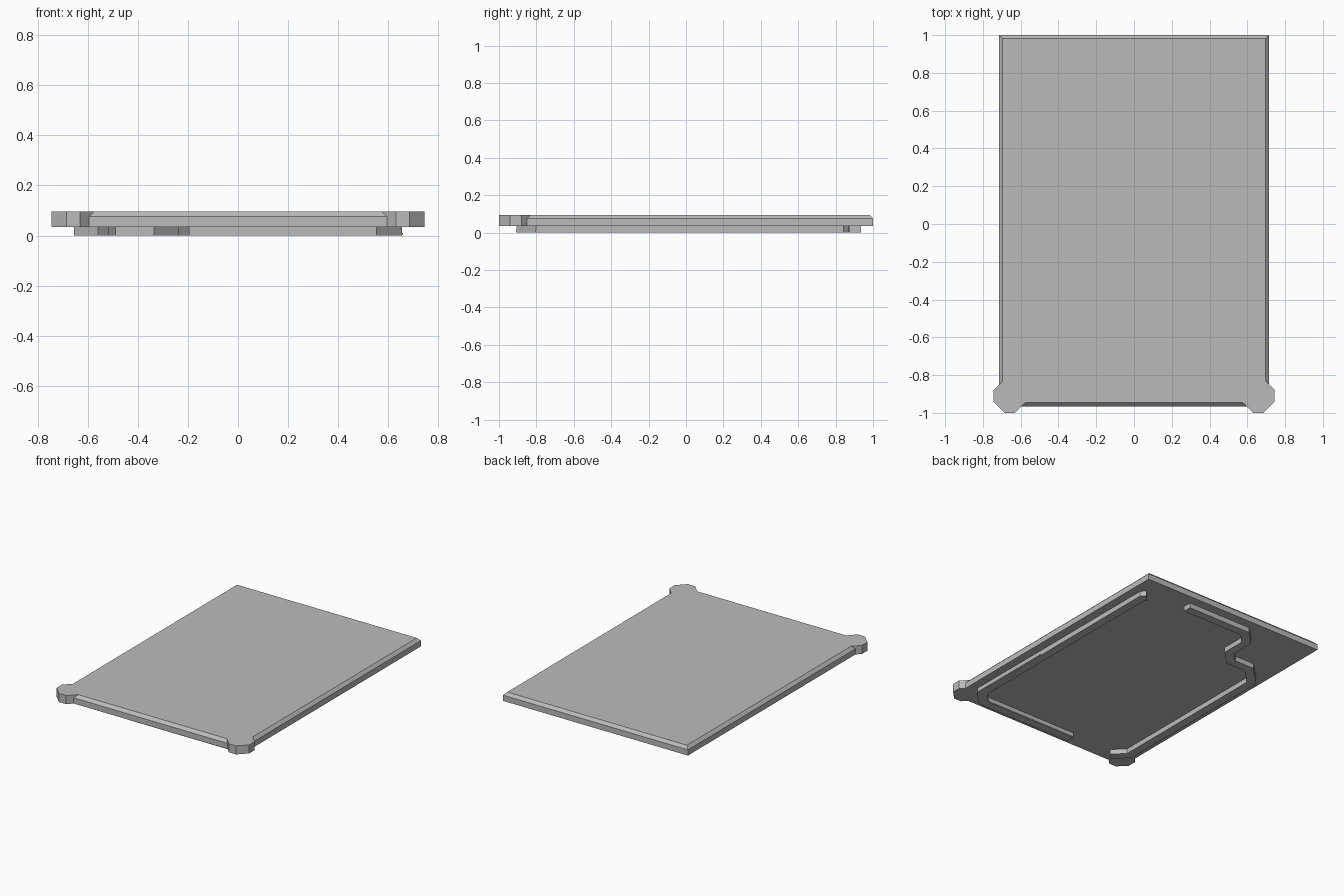
import bpy, bmesh
from mathutils import Vector

cube = bpy.data.objects.get("Cube")
if cube:
    bpy.data.objects.remove(cube, do_unlink=True)

grey = bpy.data.materials.new("plain grey")
grey.use_nodes = True
GREY = (0.5, 0.5, 0.5, 1)
grey.diffuse_color = GREY
grey.node_tree.nodes["Principled BSDF"].inputs["Base Color"].default_value = GREY

BOTTOM, BEVEL, TOP = 0.035, 0.075, 0.095


def loft(name, rings):
    """Closed solid through equal-sized rings of 3D points."""
    bm = bmesh.new()
    loops = [[bm.verts.new(p) for p in ring] for ring in rings]
    n = len(loops[0])
    for low, high in zip(loops, loops[1:]):
        for i in range(n):
            j = (i + 1) % n
            bm.faces.new((low[i], low[j], high[j], high[i]))
    bm.faces.new(loops[0][::-1])
    bm.faces.new(loops[-1])
    bmesh.ops.recalc_face_normals(bm, faces=bm.faces)
    mesh = bpy.data.meshes.new(name)
    bm.to_mesh(mesh)
    bm.free()
    mesh.materials.append(grey)
    obj = bpy.data.objects.new(name, mesh)
    bpy.context.collection.objects.link(obj)
    return obj


def prism(name, outline, z0, z1):
    return loft(name, [[(x, y, z) for x, y in outline] for z in (z0, z1)])


def rib(name, path, width=0.06, z0=0.0, z1=BOTTOM):
    """Mitred strip of constant width along a centre line."""
    pts = [Vector(p) for p in path]
    dirs = [(b - a).normalized() for a, b in zip(pts, pts[1:])]
    left, right = [], []
    for i, p in enumerate(pts):
        before, after = dirs[max(i - 1, 0)], dirs[min(i, len(dirs) - 1)]
        tangent = (before + after).normalized()
        normal = Vector((-tangent.y, tangent.x))
        offset = normal * (width / 2 / tangent.dot(after))
        left.append(p + offset)
        right.append(p - offset)
    return prism(name, left + right[::-1], z0, z1)


def rectangle(half_x, y0, y1, z):
    return [(-half_x, y0, z), (half_x, y0, z), (half_x, y1, z), (-half_x, y1, z)]


# Main panel with a chamfered top rim
loft("panel", [rectangle(0.715, -0.965, 1.0, BOTTOM),
               rectangle(0.715, -0.965, 1.0, BEVEL),
               rectangle(0.695, -0.945, 0.982, TOP)])

# Faceted lugs on the two front corners
lug = [(0.575, -0.825), (0.69, -0.825), (0.745, -0.88), (0.745, -0.94),
       (0.685, -1.0), (0.63, -1.0), (0.575, -0.945)]
for side, name in ((1, "left_lug"), (-1, "right_lug")):
    prism(name, [(side * x, y) for x, y in lug], BOTTOM, TOP)

# Underside ribs
corner = [(-0.195, -0.875), (0.54, -0.875), (0.625, -0.79)]
rib("left_rib", corner + [(0.625, 0.83), (0.605, 0.85)])
rib("right_rib", [(0.31, 0.905), (-0.18, 0.905), (-0.265, 0.82), (-0.265, 0.647),
                  (-0.347, 0.565), (-0.502, 0.565), (-0.625, 0.442),
                  (-0.625, -0.79), (-0.537, -0.878)])

# Thin lip low on the front corner of the left rib
rib("rib_lip", corner + [(0.625, -0.165)], 0.066, 0.004, 0.01)
